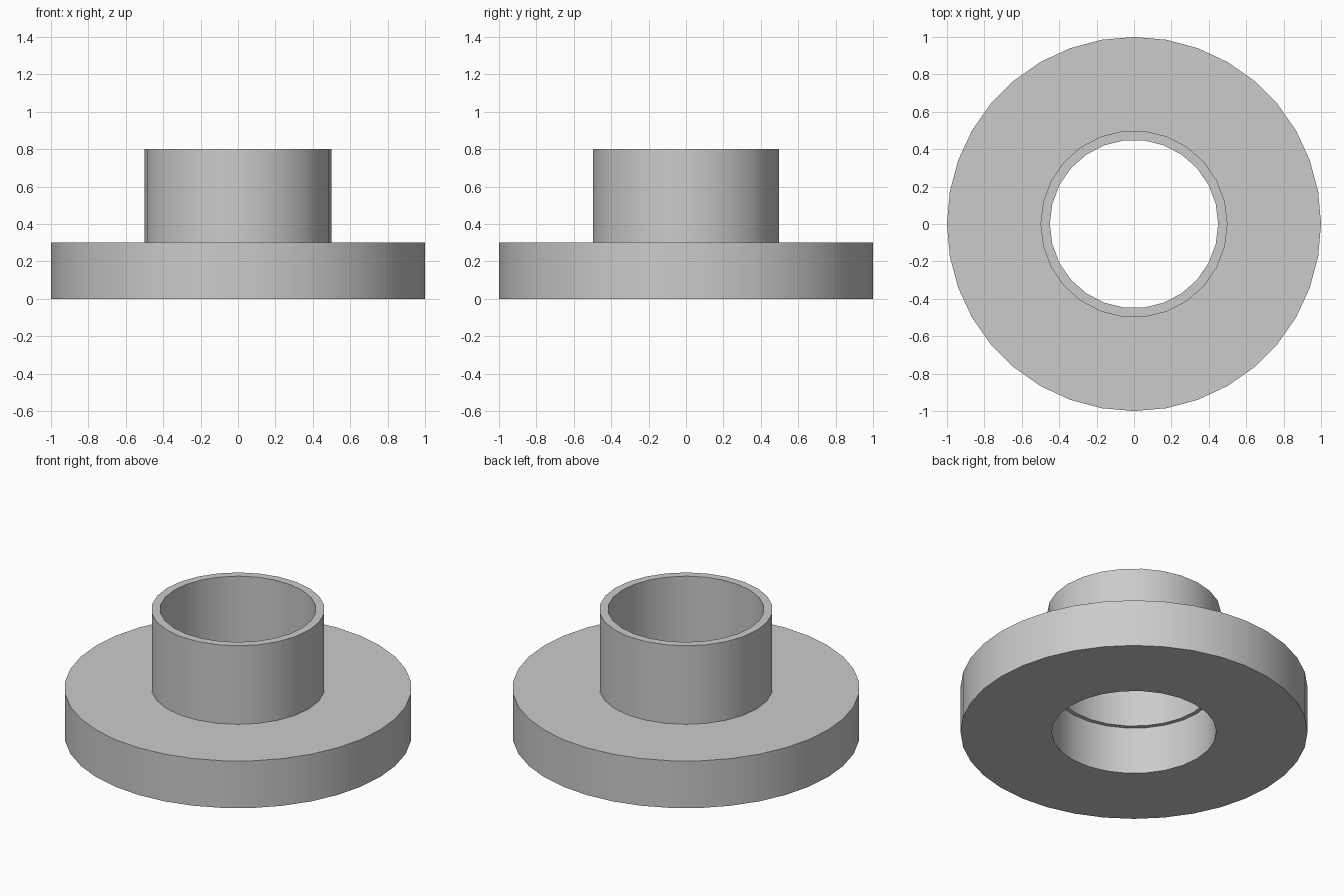
import bpy
import bmesh
from math import cos, sin, tau, radians

cube = bpy.data.objects.get("Cube")
if cube:
    bpy.data.objects.remove(cube, do_unlink=True)

grey = bpy.data.materials.new("plain grey")
grey.use_nodes = True
colour = (0.6, 0.6, 0.6, 1)
grey.diffuse_color = colour
grey.node_tree.nodes["Principled BSDF"].inputs["Base Color"].default_value = colour


def add_loop(bm, radius, sides, z):
    """Closed ring of edges with its first corner on the x axis."""
    verts = [bm.verts.new((radius * cos(tau * i / sides), radius * sin(tau * i / sides), z))
             for i in range(sides)]
    return [bm.edges.new((verts[i - 1], verts[i])) for i in range(sides)]


def make_ring(name, outer, outer_sides, inner, inner_sides, bottom, top):
    """Solid ring: fill between two circles, then extrude upward."""
    bm = bmesh.new()
    edges = add_loop(bm, outer, outer_sides, bottom) + add_loop(bm, inner, inner_sides, bottom)
    bmesh.ops.triangle_fill(bm, edges=edges, use_beauty=True, use_dissolve=False)
    result = bmesh.ops.extrude_face_region(bm, geom=bm.faces[:], use_keep_orig=True)
    raised = [g for g in result["geom"] if isinstance(g, bmesh.types.BMVert)]
    bmesh.ops.translate(bm, verts=raised, vec=(0, 0, top - bottom))
    bmesh.ops.recalc_face_normals(bm, faces=bm.faces[:])

    mesh = bpy.data.meshes.new(name)
    bm.to_mesh(mesh)
    bm.free()
    mesh.materials.append(grey)
    obj = bpy.data.objects.new(name, mesh)
    bpy.context.collection.objects.link(obj)

    bpy.ops.object.select_all(action="DESELECT")
    obj.select_set(True)
    bpy.context.view_layer.objects.active = obj
    bpy.ops.object.shade_smooth_by_angle(angle=radians(30))
    return obj


# Wide base disc with a slightly wider bore than the collar
make_ring("flange", 1.0, 36, 0.475, 26, 0.0, 0.3)

# Thin-walled upright tube, leaving a small ledge inside the bore
make_ring("collar", 0.5, 26, 0.45, 26, 0.3, 0.8)
